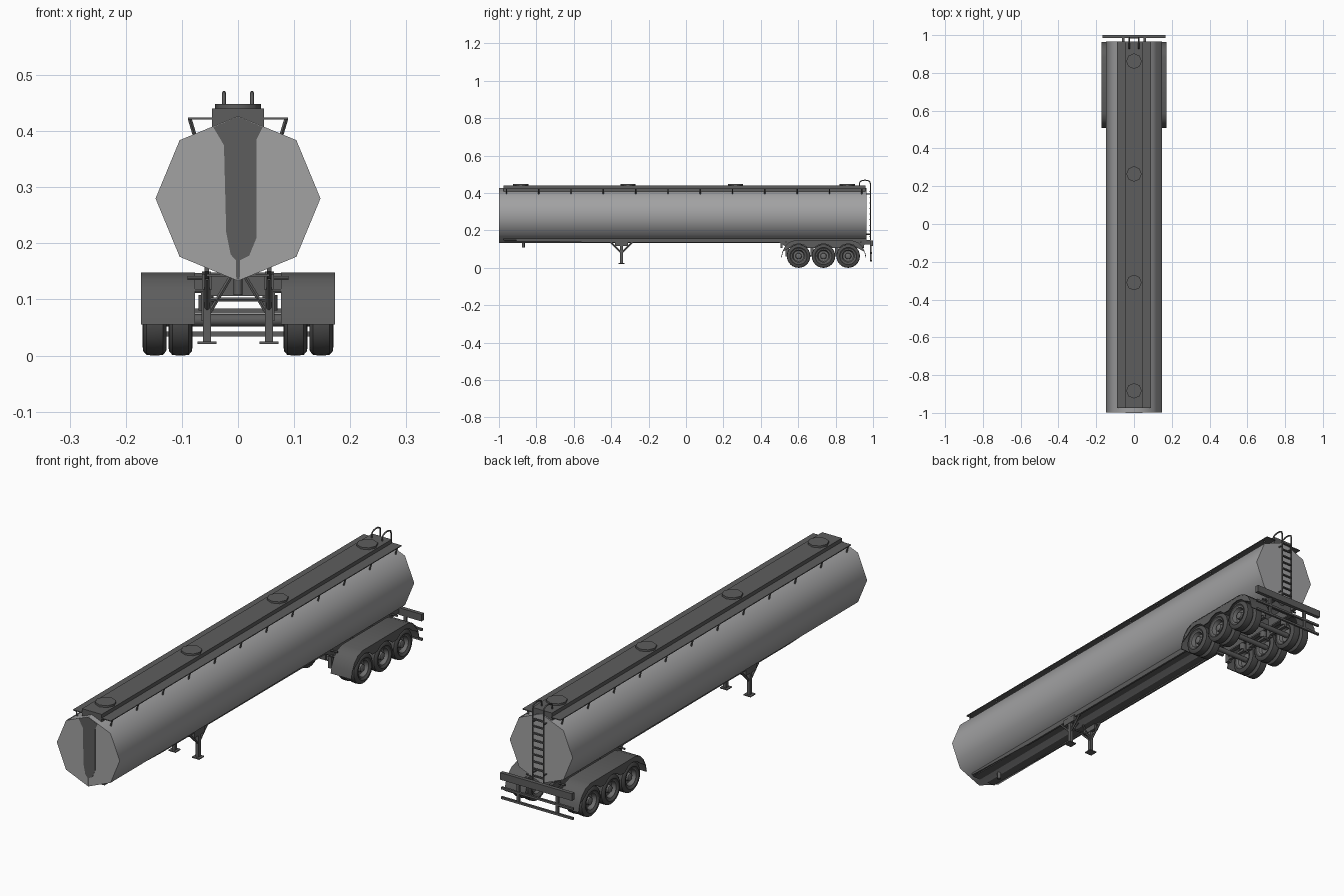
import bpy, bmesh, math
from mathutils import Vector

if "Cube" in bpy.data.objects:
    bpy.data.objects.remove(bpy.data.objects["Cube"])

def mat(name, c):
    m = bpy.data.materials.new(name)
    m.diffuse_color = (*c, 1)
    m.use_nodes = True
    m.node_tree.nodes["Principled BSDF"].inputs["Base Color"].default_value = m.diffuse_color
    return m

TANK = mat("tank grey", (0.36, 0.36, 0.365))
DARK = mat("dark grey", (0.11, 0.11, 0.11))
TYRE = mat("tyre grey", (0.075, 0.075, 0.075))
RIM = mat("rim grey", (0.15, 0.15, 0.15))

def finish(name, bm, m, smooth=None):
    bmesh.ops.recalc_face_normals(bm, faces=bm.faces)
    me = bpy.data.meshes.new(name)
    bm.to_mesh(me)
    bm.free()
    ob = bpy.data.objects.new(name, me)
    bpy.context.collection.objects.link(ob)
    me.materials.append(m)
    if smooth:
        bpy.ops.object.select_all(action='DESELECT')
        ob.select_set(True)
        bpy.context.view_layer.objects.active = ob
        bpy.ops.object.shade_smooth_by_angle(angle=math.radians(smooth))
    return ob

def box(name, x, y, z, m=DARK):
    """Box from (min, max) pairs."""
    bm = bmesh.new()
    bmesh.ops.create_cube(bm, size=1)
    for v in bm.verts:
        v.co = Vector([(r[0] + r[1]) / 2 + c * (r[1] - r[0]) for r, c in zip((x, y, z), v.co)])
    return finish(name, bm, m)

def prism(name, pts, axis, lo, hi, m=DARK, smooth=None):
    """Extrude a closed profile along x or y."""
    bm = bmesh.new()
    at = (lambda p, d: (d, p[0], p[1])) if axis == 'x' else (lambda p, d: (p[0], d, p[1]))
    f = bm.faces.new([bm.verts.new(at(p, lo)) for p in pts])
    ext = bmesh.ops.extrude_face_region(bm, geom=[f])['geom']
    d = Vector((hi - lo, 0, 0)) if axis == 'x' else Vector((0, hi - lo, 0))
    bmesh.ops.translate(bm, vec=d, verts=[g for g in ext if isinstance(g, bmesh.types.BMVert)])
    return finish(name, bm, m, smooth)

def rod(name, a, b, r, seg=6, m=DARK):
    a, b = Vector(a), Vector(b)
    bm = bmesh.new()
    bmesh.ops.create_cone(bm, cap_ends=True, segments=seg, radius1=r, radius2=r, depth=(b - a).length)
    q = Vector((0, 0, 1)).rotation_difference(b - a)
    for v in bm.verts:
        v.co = q @ v.co + (a + b) / 2
    return finish(name, bm, m, 50)

def lathe(name, prof, y, z, m, seg=24):
    """Spin an (x, radius) profile around an axle line."""
    bm = bmesh.new()
    vs = [bm.verts.new((px, y, z + r)) for px, r in prof]
    es = [bm.edges.new(p) for p in zip(vs, vs[1:])]
    bmesh.ops.spin(bm, geom=vs + es, cent=(0, y, z), axis=(1, 0, 0), angle=2 * math.pi, steps=seg)
    bmesh.ops.remove_doubles(bm, verts=bm.verts, dist=1e-5)
    return finish(name, bm, m, 40)

# Eight-sided smooth tank
R, CZ = 0.147, 0.28
octagon = [(R * math.cos(i * math.pi / 4), CZ + R * math.sin(i * math.pi / 4)) for i in range(8)]
prism("tank", octagon, 'y', -0.999, 0.966, TANK, 50)

# Dark stripe on the front end
prism("front_stripe", [(0, 0.426), (0.044, 0.407), (0.033, 0.385), (0.033, 0.21), (0.02, 0.178),
                       (0.004, 0.17), (0.003, 0.136), (-0.003, 0.136), (-0.004, 0.17), (-0.013, 0.18),
                       (-0.021, 0.22), (-0.025, 0.375), (-0.044, 0.407)], 'y', -1.0, -0.998)

# Roof walkway, hatches and brackets
box("walkway", (-0.046, 0.046), (-0.975, 0.96), (0.404, 0.44))
for i, y in enumerate((-0.883, -0.31, 0.265, 0.862)):
    rod(f"hatch_{i}", (0, y, 0.438), (0, y, 0.448), 0.041, 8)
    rod(f"hatch_base_{i}", (0, y, 0.436), (0, y, 0.4425), 0.034, 8)
for s in (-1, 1):
    box("walkway_wing", sorted((s * 0.044, s * 0.089)), (-0.975, 0.965), (0.421, 0.4245))
    for i in range(12):
        y = -0.96 + i * 0.1727
        rod("wing_bracket", (s * 0.086, y, 0.422), (s * 0.077, y, 0.392), 0.0035, 4)

# Rear ladder with hooped handrails
for s in (-1, 1):
    x = s * 0.025
    path = [(0.928, 0.436), (0.928, 0.455)]
    path += [(0.957 - 0.029 * math.cos(a), 0.455 + 0.014 * math.sin(a))
             for a in (math.pi * k / 6 for k in range(1, 6))]
    path += [(0.986, 0.45), (0.986, 0.15)]
    cu = bpy.data.curves.new("ladder_rail", 'CURVE')
    cu.dimensions = '3D'
    cu.bevel_depth = 0.0032
    cu.bevel_resolution = 1
    cu.use_fill_caps = True
    sp = cu.splines.new('POLY')
    sp.points.add(len(path) - 1)
    for p, (y, z) in zip(sp.points, path):
        p.co = (x, y, z, 1)
    cu.materials.append(DARK)
    bpy.context.collection.objects.link(bpy.data.objects.new("ladder_rail", cu))
    for z in (0.395, 0.18):
        rod("ladder_standoff", (x, 0.96, z), (x, 0.986, z), 0.003)
for i in range(9):
    z = 0.165 + i * 0.03
    box("ladder_rung", (-0.025, 0.025), (0.982, 0.99), (z, z + 0.005))

# Rear bumper beam and underrun bars
bm = bmesh.new()
bm.free()
box("bumper", (-0.168, 0.168), (0.984, 1.0), (0.117, 0.147))
for z in (0.075, 0.034):
    box("underrun_bar", (-0.168, 0.168), (0.986, 0.995), (z, z + 0.009))
for s in (-1, 1):
    box("bar_post", sorted((s * 0.085, s * 0.097)), (0.984, 0.993), (0.034, 0.13))
    box("bumper_arm", sorted((s * 0.05, s * 0.064)), (0.93, 0.986), (0.125, 0.15))

# Chassis rails, belly plate and king pin
for s in (-1, 1):
    xr = sorted((s * 0.052, s * 0.06))
    prism("chassis_rail", [(-0.975, 0.16), (-0.975, 0.15), (-0.6, 0.137), (0.5, 0.135), (0.54, 0.11),
                           (0.94, 0.11), (0.965, 0.135), (0.965, 0.165)], 'x', *xr)
    box("rail_flange", sorted((s * 0.048, s * 0.066)), (0.53, 0.95), (0.106, 0.112))
box("belly_plate", (-0.056, 0.056), (-0.97, 0.52), (0.141, 0.145))
for y in (0.51, 0.665, 0.8, 0.945):
    box("cross_member", (-0.055, 0.055), (y - 0.006, y + 0.006), (0.106, 0.148))
rod("king_pin", (0, -0.87, 0.108), (0, -0.87, 0.142), 0.008, 8)

# Landing legs
LY = -0.345
for s in (-1, 1):
    x = s * 0.055
    box("landing_leg", (x - 0.007, x + 0.007), (LY - 0.008, LY + 0.008), (0.024, 0.15))
    box("leg_foot", (x - 0.017, x + 0.017), (LY - 0.017, LY + 0.017), (0.021, 0.025))
    box("leg_mount", (x - 0.009, x + 0.009), (LY - 0.035, LY + 0.035), (0.118, 0.145))
    for d in (-1, 1):
        rod("leg_brace", (x, LY + d * 0.058, 0.138), (x, LY, 0.08), 0.005)
    rod("leg_side_brace", (x, LY, 0.07), (s * 0.012, LY, 0.142), 0.004)
rod("leg_cross_shaft", (-0.055, LY, 0.1), (0.055, LY, 0.1), 0.004)

# Axles, dual wheels and suspension
WZ, WR = 0.063, 0.063
for y in (0.602, 0.735, 0.867):
    rod("axle", (-0.15, y, WZ), (0.15, y, WZ), 0.011, 12)
    for s in (-1, 1):
        for x0, x1 in ((0.081, 0.124), (0.127, 0.17)):
            w = x1 - x0
            prof = [(x0 + 0.006, 0.038), (x0, 0.046), (x0 + 0.001, 0.055), (x0 + 0.007, WR - 0.001),
                    (x0 + w / 2, WR), (x1 - 0.007, WR - 0.001), (x1 - 0.001, 0.055), (x1, 0.046),
                    (x1 - 0.006, 0.038), (x0 + 0.006, 0.038)]
            lathe("tyre", [(s * px, r) for px, r in prof], y, WZ, TYRE)
        lathe("outer_rim", [(s * px, r) for px, r in (
            (0.13, 0.038), (0.166, 0.0385), (0.165, 0.034), (0.148, 0.028), (0.148, 0.017),
            (0.16, 0.015), (0.163, 0.009), (0.163, 0.0))], y, WZ, RIM)
        lathe("inner_rim", [(s * px, r) for px, r in (
            (0.12, 0.038), (0.085, 0.0385), (0.087, 0.033), (0.1, 0.028), (0.1, 0.0))], y, WZ, RIM)
        # Trailing arm, air spring and hanger
        box("trailing_arm", sorted((s * 0.05, s * 0.064)), (y - 0.065, y + 0.045), (0.07, 0.08))
        box("arm_hanger", sorted((s * 0.049, s * 0.065)), (y - 0.07, y - 0.052), (0.062, 0.11))
        rod("air_spring", (s * 0.057, y + 0.032, 0.08), (s * 0.057, y + 0.032, 0.108), 0.014, 10)

# Fenders: bent sheet with a shallow scalloped side panel
outer = [(0.508, 0.055), (0.515, 0.085), (0.53, 0.115), (0.552, 0.137), (0.585, 0.148),
         (0.885, 0.148), (0.918, 0.137), (0.942, 0.115), (0.957, 0.085), (0.964, 0.055)]
inner = [(0.736 + (y - 0.736) * 0.985, z - (0.003 if z > 0.1 else 0)) for y, z in outer]
arch = []
for y in (0.602, 0.735, 0.867):
    arch += [(y + 0.066 * math.cos(a), WZ + 0.066 * math.sin(a))
             for a in (math.radians(d) for d in (140, 115, 90, 65, 40))]
for s in (-1, 1):
    prism("fender", outer + inner[::-1], 'x', *sorted((s * 0.077, s * 0.173)), DARK, 40)
    prism("fender_side", [outer[1]] + arch + [outer[-2]] + outer[-3:1:-1], 'x',
          *sorted((s * 0.168, s * 0.172)))
    for y in (0.535, 0.668, 0.8, 0.935):
        for z in (0.115, 0.138):
            rod("fender_bracket", (s * 0.055, y, z), (s * 0.09, y, z), 0.004)
